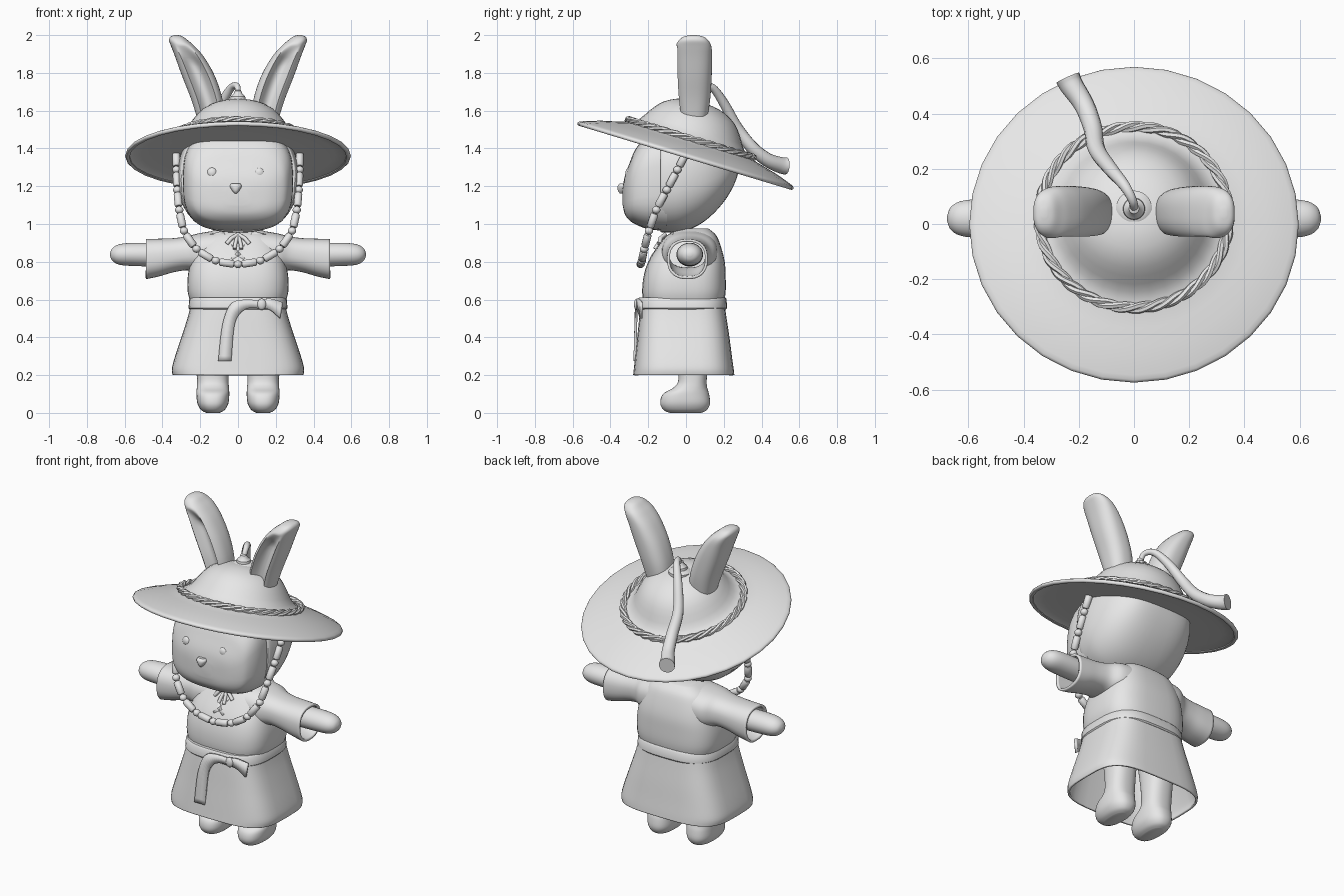
import bpy, bmesh, math
from mathutils import Vector, Matrix

cube = bpy.data.objects.get("Cube")
if cube:
    bpy.data.objects.remove(cube, do_unlink=True)

clay = bpy.data.materials.new("light_grey")
clay.use_nodes = True
GREY = (0.8, 0.8, 0.8, 1)
clay.diffuse_color = GREY
clay.node_tree.nodes["Principled BSDF"].inputs["Base Color"].default_value = GREY


def finish(obj, angle=40):
    obj.data.materials.clear()
    obj.data.materials.append(clay)
    bpy.ops.object.select_all(action='DESELECT')
    obj.select_set(True)
    bpy.context.view_layer.objects.active = obj
    if obj.type == 'CURVE':
        bpy.ops.object.convert(target='MESH')
        obj = bpy.context.object
    bpy.ops.object.shade_smooth_by_angle(angle=math.radians(angle))
    return obj


def smooth_rows(rows, steps):
    """Catmull-Rom interpolation of rows of numbers."""
    out = []
    for i in range(len(rows) - 1):
        a, b, c, d = (rows[max(i - 1, 0)], rows[i], rows[i + 1], rows[min(i + 2, len(rows) - 1)])
        for s in range(steps):
            t = s / steps
            out.append([0.5 * (2 * q + (r - p) * t + (2 * p - 5 * q + 4 * r - w) * t * t
                               + (3 * q - p - 3 * r + w) * t ** 3)
                        for p, q, r, w in zip(a, b, c, d)])
    return out + [list(rows[-1])]


def section(axis, t, u0, u1, v0, v1, power=2, count=40):
    """Superellipse ring across the given axis."""
    pts = []
    for i in range(count):
        a = math.tau * i / count
        c, s = math.cos(a), math.sin(a)
        u = (u0 + u1) / 2 + (u1 - u0) / 2 * math.copysign(abs(c) ** (2 / power), c)
        v = (v0 + v1) / 2 + (v1 - v0) / 2 * math.copysign(abs(s) ** (2 / power), s)
        pts.append({'x': (t, u, v), 'y': (u, t, v), 'z': (u, v, t)}[axis])
    return pts


def skin(name, rings, closed=True, caps=(True, True), wall=0, matrix=None, angle=40):
    bm = bmesh.new()
    rows = [[bm.verts.new(p) for p in r] for r in rings]
    n = len(rows[0])
    for a, b in zip(rows, rows[1:]):
        for i in range(n if closed else n - 1):
            j = (i + 1) % n
            bm.faces.new((a[i], a[j], b[j], b[i]))
    for row, cap in zip((rows[0], rows[-1]), caps):
        if cap and closed:
            bm.faces.new(row)
    bmesh.ops.recalc_face_normals(bm, faces=bm.faces)
    mesh = bpy.data.meshes.new(name)
    bm.to_mesh(mesh)
    bm.free()
    obj = bpy.data.objects.new(name, mesh)
    bpy.context.collection.objects.link(obj)
    if matrix:
        obj.matrix_world = matrix
    if wall:
        mod = obj.modifiers.new("wall", 'SOLIDIFY')
        mod.thickness = wall
    return finish(obj, angle)


def loft(name, axis, stations, power=2, steps=4, **kw):
    return skin(name, [section(axis, *r, power) for r in smooth_rows(stations, steps)], **kw)


def lathe(name, profile, steps=1, count=32, **kw):
    rings = [section('z', h, -r, r, -r, r, 2, count) for r, h in smooth_rows(profile, steps)]
    return skin(name, rings, **kw)


def strip(name, edges, wall=0.014):
    rows = smooth_rows([p + q for p, q in edges], 5)
    return skin(name, [[r[:3], r[3:]] for r in rows], closed=False, wall=wall)


def tube(name, pts, radius=1.0, radii=None, cyclic=False, matrix=None, res=3):
    data = bpy.data.curves.new(name, 'CURVE')
    data.dimensions, data.bevel_depth, data.bevel_resolution = '3D', radius, res
    data.use_fill_caps = True
    line = data.splines.new('POLY')
    line.points.add(len(pts) - 1)
    for i, p in enumerate(pts):
        line.points[i].co = (*p, 1)
        line.points[i].radius = radii[i] if radii else 1
    line.use_cyclic_u = cyclic
    obj = bpy.data.objects.new(name, data)
    bpy.context.collection.objects.link(obj)
    if matrix:
        obj.matrix_world = matrix
    return finish(obj)


def ball(name, loc, size):
    bpy.ops.mesh.primitive_uv_sphere_add(radius=1, segments=20, ring_count=12, location=loc)
    obj = bpy.context.object
    obj.name, obj.scale = name, size
    return finish(obj)


# Head: face plate with a fuller hood behind it
loft("face", 'y', [(-.335, -.06, .06, 1.1, 1.19), (-.325, -.16, .16, 1.055, 1.25),
                   (-.30, -.23, .23, 1.02, 1.32), (-.265, -.265, .265, .997, 1.40),
                   (-.2, -.288, .288, .973, 1.47), (-.1, -.292, .292, .962, 1.50)], power=3.1)
loft("hood", 'y', [(-.135, -.295, .295, .96, 1.50), (-.125, -.308, .308, .956, 1.52),
                   (-.03, -.317, .317, .957, 1.54), (.06, -.306, .306, .99, 1.55),
                   (.14, -.28, .28, 1.05, 1.53), (.21, -.235, .235, 1.13, 1.49),
                   (.26, -.17, .17, 1.22, 1.43), (.287, -.06, .06, 1.31, 1.38)], power=2.5)
for side, x in (("right", -.137), ("left", .112)):
    ball(side + "_eye", (x, -.297, 1.27), (.03, .024, .03))
loft("nose", 'z', [(1.162, -.018, -.006, -.35, -.335), (1.175, -.03, .006, -.36, -.32),
                   (1.2, -.043, .019, -.362, -.31), (1.214, -.036, .012, -.35, -.31)])

# Tilted hat with a flat underside, rolled rim and rope band
tilt = Matrix.Translation((0, 0, 1.37)) @ Matrix.Rotation(math.radians(-16.8), 4, 'X')
lathe("hat", [(.002, .287), (.07, .282), (.133, .266), (.2, .228), (.25, .168), (.29, .108),
              (.35, .073), (.48, .04), (.575, .008), (.594, -.002), (.597, -.012), (.59, -.02),
              (.575, -.018), (.56, -.008), (.45, -.002), (.3, 0), (.01, 0)],
      steps=2, matrix=tilt)
for k in range(3):
    pts = []
    for i in range(360):
        a = math.tau * i / 360
        w = 11 * a + math.tau * k / 3
        r = .343 + .01 * math.cos(w)
        pts.append((r * math.cos(a), r * math.sin(a), .085 + .01 * math.sin(w)))
    tube(f"hat_rope_{k + 1}", pts, .0115, cyclic=True, matrix=tilt, res=1)

# Hat knob and trailing tassel
lathe("hat_knob", [(.066, -.03), (.066, .008), (.05, .02), (.04, .022), (.038, .036),
                   (.022, .05), (.018, .065), (.005, .07)], matrix=Matrix.Translation((0, .055, 1.64)))
trail = smooth_rows([(0, .055, 1.69, .015), (-.005, .085, 1.73, .016), (-.035, .14, 1.722, .02),
                     (-.085, .2, 1.64, .026), (-.135, .27, 1.51, .031), (-.15, .35, 1.405, .034),
                     (-.18, .43, 1.34, .037), (-.225, .5, 1.312, .043), (-.24, .53, 1.307, .046)], 5)
tube("hat_tassel", [p[:3] for p in trail], radii=[p[3] for p in trail], res=4)

# Ears with a hollow at the front
EAR = [(1.54, .14, .07, .07), (1.66, .165, .083, .088), (1.78, .208, .087, .096),
       (1.88, .254, .077, .098), (1.94, .291, .063, .094), (1.972, .315, .05, .078),
       (1.992, .324, .033, .052), (2.0, .326, .01, .015)]
for side, sx in (("left", 1), ("right", -1)):
    rings = []
    for z, cx, hx, hy in smooth_rows(EAR, 4):
        row = []
        fade = max(0, min(1, (1.95 - z) / .1))
        for x, y, h in section('z', z, cx - hx, cx + hx, .04 - hy, .04 + hy, 2.5, 56):
            u = (x - cx) / hx / .6
            if y < .04 and abs(u) < 1:
                y += fade * hy * .6 * (1 - u * u)
            row.append((sx * x, y, h))
        rings.append(row)
    skin(side + "_ear", rings, angle=60)

# Torso, belt and open skirt
loft("torso", 'z', [(.58, -.25, .25, -.225, .2), (.64, -.266, .266, -.232, .21),
                    (.72, -.266, .266, -.225, .21), (.80, -.25, .25, -.2, .205),
                    (.88, -.22, .22, -.15, .185), (.94, -.18, .18, -.1, .16),
                    (.975, -.11, .11, -.04, .12)], power=3.1)
loft("belt", 'z', [(.547, -.255, .255, -.25, .21), (.555, -.262, .262, -.258, .217),
                   (.602, -.258, .258, -.256, .215), (.612, -.25, .25, -.248, .207)],
     power=3.1, steps=1)
loft("skirt", 'z', [(.57, -.25, .25, -.24, .205), (.5, -.268, .268, -.248, .215),
                    (.4, -.3, .3, -.258, .23), (.3, -.333, .333, -.269, .243),
                    (.235, -.35, .35, -.276, .252), (.2, -.346, .346, -.28, .256)],
     power=3.6, caps=(False, False), wall=.012)

# Limbs
for side, s in (("left", 1), ("right", -1)):
    loft(side + "_sleeve", 'x', [(s * .12, -.13, .17, .735, .965), (s * .21, -.125, .16, .745, .95),
                                 (s * .27, -.105, .125, .755, .935),
                                 (s * .34, -.1, .115, .745, .925), (s * .42, -.1, .115, .722, .922),
                                 (s * .487, -.1, .115, .708, .92)],
         power=2.4, caps=(True, False), wall=.014)
    loft(side + "_arm", 'x', [(s * .2, -.05, .09, .78, .9), (s * .4, -.05, .09, .775, .9),
                              (s * .56, -.05, .09, .778, .9), (s * .63, -.042, .082, .785, .892),
                              (s * .665, -.02, .06, .805, .872), (s * .677, .01, .03, .83, .848)])
    x = s * .133
    loft(side + "_leg", 'z', [(0, x - .035, x + .035, -.085, .08), (.015, x - .062, x + .062, -.118, .11),
                              (.05, x - .082, x + .082, -.136, .127), (.1, x - .087, x + .087, -.122, .122),
                              (.135, x - .085, x + .085, -.065, .112), (.18, x - .083, x + .083, -.04, .11),
                              (.3, x - .085, x + .085, -.05, .125), (.46, x - .09, x + .09, -.08, .15)],
         power=2.4)
    # Crossed collar and small neck tie
    strip(side + "_collar", [((s * .08, -.07, .965), (s * .15, -.07, .945)),
                             ((s * .045, -.13, .905), (s * .1, -.135, .885)),
                             ((s * -.015, -.18, .84), (s * .03, -.195, .812))])
    tube(side + "_neck_tie", [(0, -.11, .945), (s * .035, -.135, .925), (s * .06, -.14, .895)],
         .011)
    tube(side + "_tie_end", [(0, -.11, .945), (s * .012, -.14, .905), (s * .018, -.165, .868)],
         .01)

# Sash bow on the belt
strip("sash_tail", [((.14, -.262, .59), (.13, -.262, .55)), ((.05, -.268, .6), (.06, -.268, .555)),
                    ((-.035, -.27, .58), (.01, -.27, .525)), ((-.082, -.273, .47), (-.02, -.273, .455)),
                    ((-.105, -.278, .275), (-.035, -.278, .275))])
strip("sash_loop", [((.11, -.262, .595), (.11, -.262, .555)), ((.17, -.26, .605), (.17, -.26, .545)),
                    ((.238, -.24, .585), (.225, -.245, .5))])
ball("sash_knot", (.125, -.26, .575), (.024, .016, .03))

# Hanging bead chain, alternating long and round beads
half = [(.327, -.0, 1.375), (.324, -.075, 1.23), (.312, -.155, 1.08), (.28, -.2, .95),
        (.2, -.225, .85), (.1, -.235, .8)]
chain = [(-x, y, z) for x, y, z in half] + [(0, -.24, .787)] + half[::-1]
path = [Vector(p) for p in smooth_rows(chain, 12)]
lengths = [0]
for a, b in zip(path, path[1:]):
    lengths.append(lengths[-1] + (b - a).length)


def along(d):
    for i in range(len(path) - 1):
        if lengths[i + 1] >= d:
            return path[i].lerp(path[i + 1], (d - lengths[i]) / (lengths[i + 1] - lengths[i]))
    return path[-1]


tube("bead_cord", path, .006, res=1)
pairs = 14
pitch = lengths[-1] / (pairs - .35)
for k in range(pairs):
    d = k * pitch
    a, b = along(d), along(d + pitch * .65)
    tube(f"long_bead_{k + 1}", [a, a.lerp(b, .08), a.lerp(b, .92), b], .021, [.75, 1, 1, .75])
    if k < pairs - 1:
        ball(f"round_bead_{k + 1}", along(d + pitch * .825), (.022, .022, .02))
